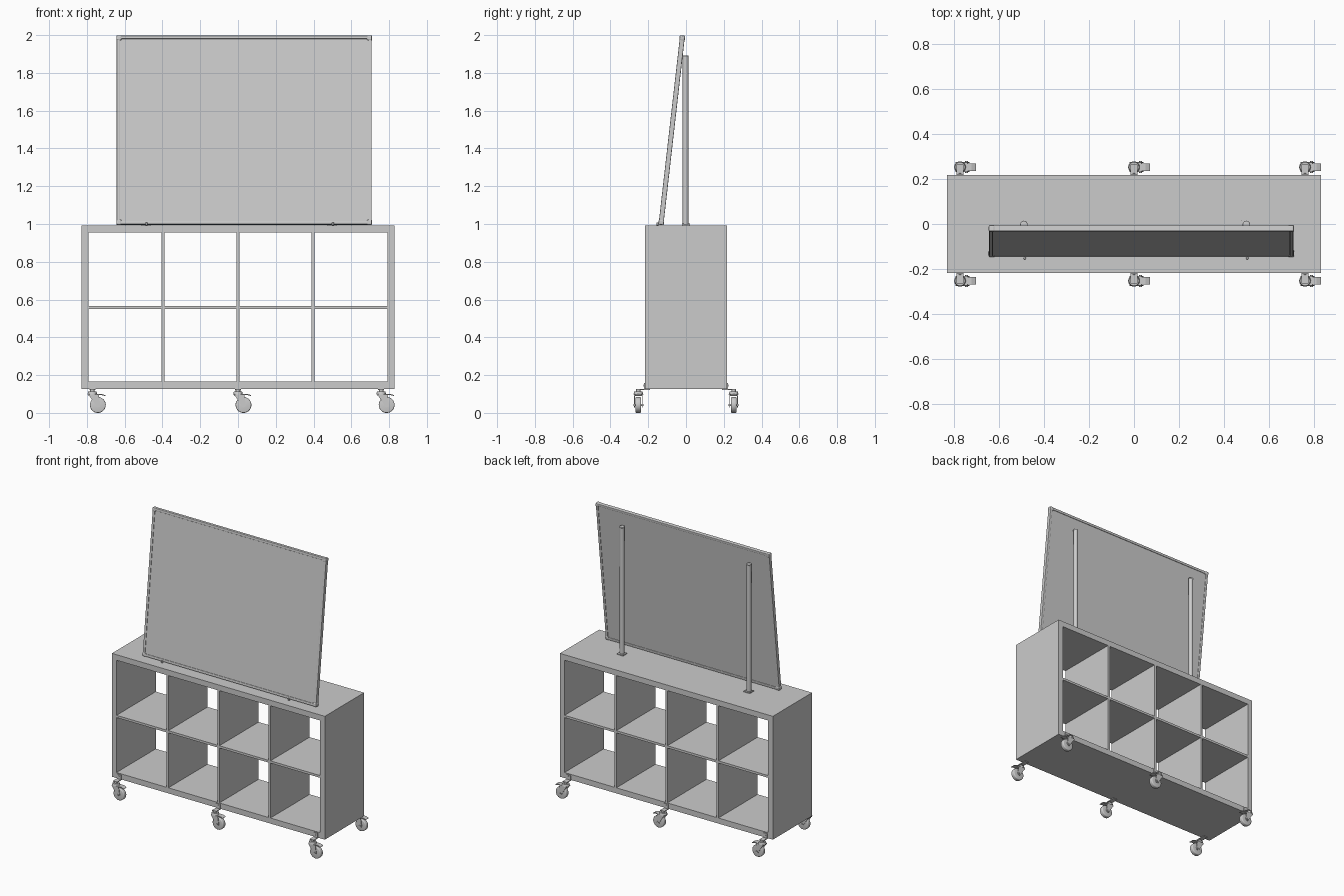
import bpy, bmesh
from math import radians, pi, cos, sin
from mathutils import Matrix, Vector

if "Cube" in bpy.data.objects:
    bpy.data.objects.remove(bpy.data.objects["Cube"])

TOP = 0.993


def make(name, bm, matrix=None, smooth=False):
    bmesh.ops.recalc_face_normals(bm, faces=bm.faces)
    me = bpy.data.meshes.new(name)
    bm.to_mesh(me)
    bm.free()
    ob = bpy.data.objects.new(name, me)
    bpy.context.collection.objects.link(ob)
    if matrix is not None:
        ob.matrix_world = matrix
    if smooth:
        bpy.ops.object.select_all(action='DESELECT')
        ob.select_set(True)
        bpy.context.view_layer.objects.active = ob
        bpy.ops.object.shade_smooth_by_angle(angle=radians(35))
    return ob


def box(name, x, y, z, matrix=None, bevel=0.0):
    """Box from (min, max) ranges."""
    bm = bmesh.new()
    size = [r[1] - r[0] for r in (x, y, z)]
    mid = [(r[1] + r[0]) / 2 for r in (x, y, z)]
    bmesh.ops.create_cube(bm, size=1, matrix=Matrix.Translation(mid) @ Matrix.Diagonal((*size, 1)))
    if bevel:
        bmesh.ops.bevel(bm, geom=bm.edges[:], offset=bevel, segments=2, affect='EDGES', profile=0.5)
    return make(name, bm, matrix)


def cyl(name, centre, r, depth, axis='Z', n=24, r2=None, bevel=0.0):
    bm = bmesh.new()
    bmesh.ops.create_cone(bm, cap_ends=True, segments=n, radius1=r, radius2=r if r2 is None else r2, depth=depth)
    if bevel:
        rim = [e for e in bm.edges if abs(e.verts[0].co.z - e.verts[1].co.z) < 1e-6]
        bmesh.ops.bevel(bm, geom=rim, offset=bevel, segments=3, affect='EDGES', profile=0.5)
    rot = Matrix.Rotation(pi / 2, 4, 'X') if axis == 'Y' else Matrix()
    return make(name, bm, Matrix.Translation(centre) @ rot, True)


def plate(name, pts, y0, y1):
    """Outline in x/z, extruded along y."""
    bm = bmesh.new()
    face = bm.faces.new([bm.verts.new((x, y0, z)) for x, z in pts])
    ext = bmesh.ops.extrude_face_region(bm, geom=[face])
    bmesh.ops.translate(bm, vec=(0, y1 - y0, 0),
                        verts=[v for v in ext['geom'] if isinstance(v, bmesh.types.BMVert)])
    return make(name, bm)


# Open shelf carcass
W, D, Z0, T = 0.828, 0.218, 0.126, 0.036
depth = (-D, D)
for s, side in ((-1, 'left'), (1, 'right')):
    box(f'{side}_side_panel', sorted((s * W, s * (W - T))), depth, (Z0, TOP))
box('top_panel', (-W + T, W - T), depth, (TOP - 0.039, TOP))
box('bottom_panel', (-W + T, W - T), depth, (Z0, Z0 + 0.039))
box('middle_shelf', (-W + T, W - T), depth, (0.551, 0.567))
for x in (-0.397, 0, 0.397):
    box('lower_divider', (x - 0.008, x + 0.008), depth, (Z0 + 0.039, 0.551))
    box('upper_divider', (x - 0.008, x + 0.008), depth, (0.567, TOP - 0.039))


# Casters with side bracket, swivel, fork, wheel and brake pedal
def caster(x, s):
    y = s * 0.252
    wx, wz, r = x + 0.029, 0.042, 0.042
    box('caster_mount_plate', (x - 0.016, x + 0.016), sorted((s * 0.19, y + s * 0.012)), (0.121, 0.1258))
    box('caster_mount_tab', (x - 0.016, x + 0.016), sorted((s * D, s * (D + 0.004))), (0.121, 0.158))
    cyl('caster_screw', (x, s * (D + 0.005), 0.145), 0.005, 0.004, 'Y', 12)
    cyl('caster_stem', (x, y, 0.115), 0.012, 0.014)
    cyl('caster_swivel_cup', (x, y, 0.105), 0.026, 0.015, r2=0.022)
    box('fork_crown', (x - 0.02, x + 0.034), (y - 0.022, y + 0.022), (0.09, 0.099), bevel=0.002)
    for k in (-1, 1):
        hub = [(wx + 0.013 * cos(a), wz + 0.013 * sin(a)) for a in (pi, 1.25 * pi, 1.5 * pi, 1.75 * pi, 2 * pi)]
        pts = [(x - 0.02, 0.097)] + hub + [(x + 0.034, 0.097)]
        plate('fork_arm', pts, *sorted((y + k * 0.018, y + k * 0.022)))
    cyl('caster_wheel', (wx, y, wz), r, 0.03, 'Y', 32, bevel=0.006)
    cyl('wheel_axle', (wx, y, wz), 0.006, 0.054, 'Y', 12)
    plate('brake_pedal', [(x + 0.02, 0.099), (x + 0.05, 0.101), (x + 0.07, 0.093),
                          (x + 0.068, 0.089), (x + 0.05, 0.094), (x + 0.02, 0.093)],
          y - 0.017, y + 0.017)


for cx in (-0.771, 0, 0.758):
    for cs in (-1, 1):
        caster(cx, cs)

# Leaning board, modelled upright in local space then tilted
board = Matrix.Translation((0.033, -0.0755, 1.4965)) @ Matrix.Rotation(radians(-6.5), 4, 'X')
bw, bh, bt, fr = 0.675, 0.503, 0.013, 0.018
box('board_panel', (-bw + fr, bw - fr), (-bt + 0.003, bt - 0.003), (-bh + fr, bh - fr), board)
for s in (-1, 1):
    box('board_side_frame', sorted((s * bw, s * (bw - fr))), (-bt, bt), (-bh, bh), board, 0.004)
    box('board_rail_frame', (-bw + fr, bw - fr), (-bt, bt), sorted((s * bh, s * (bh - fr))), board, 0.004)
    for t in (-1, 1):
        box('board_corner_cap', sorted((s * (bw + 0.002), s * (bw - 0.026))), (-0.015, 0.015),
            sorted((t * (bh + 0.002), t * (bh - 0.026))), board, 0.007)

# Support posts with base flange, cap and front stop pin
for x in (-0.488, 0.498):
    cyl('support_post', (x, -0.002, (TOP + 1.885) / 2), 0.0155, 1.885 - TOP)
    cyl('post_cap', (x, -0.002, 1.887), 0.0165, 0.008, bevel=0.002)
    box('post_base_plate', (x - 0.024, x + 0.024), (-0.022, 0.022), (TOP, TOP + 0.006))
    for dx in (-0.019, 0.019):
        for dy in (-0.017, 0.017):
            cyl('base_screw', (x + dx, dy, TOP + 0.007), 0.004, 0.003, n=10)
    cyl('board_stop_pin', (x + 0.004, -0.151, TOP + 0.007), 0.006, 0.014, n=12, bevel=0.002)
